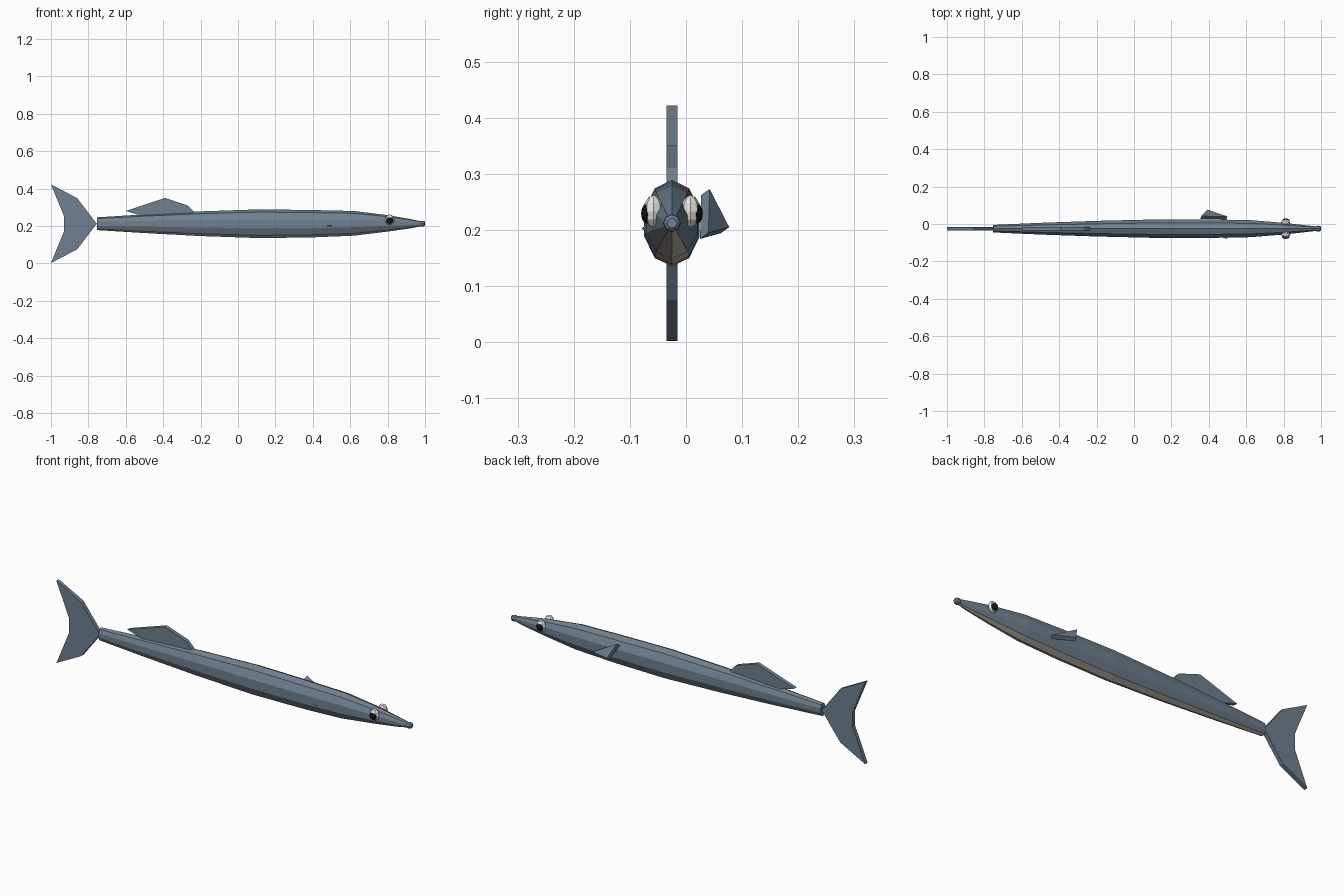
import bpy, bmesh, math
from mathutils import Vector

cube = bpy.data.objects.get("Cube")
if cube:
    bpy.data.objects.remove(cube)

MID_Y, MID_Z = -0.025, 0.212


def material(name, rgb):
    m = bpy.data.materials.new(name)
    m.use_nodes = True
    m.diffuse_color = (*rgb, 1)
    m.node_tree.nodes["Principled BSDF"].inputs["Base Color"].default_value = (*rgb, 1)
    return m


slate = material("slate_blue_grey", (0.162, 0.216, 0.279))
cream = material("belly_cream", (0.55, 0.49, 0.43))
white = material("eye_white", (0.85, 0.85, 0.82))
black = material("pupil_black", (0.008, 0.008, 0.008))


def finish(name, bm, *mats):
    bmesh.ops.recalc_face_normals(bm, faces=bm.faces)
    me = bpy.data.meshes.new(name)
    bm.to_mesh(me)
    bm.free()
    for m in mats:
        me.materials.append(m)
    ob = bpy.data.objects.new(name, me)
    bpy.context.collection.objects.link(ob)
    return ob


def loft(name, rings, sides, *mats):
    """Rings along x: (x, half width, half height, centre z)."""
    bm = bmesh.new()
    loops = []
    for x, w, h, z in rings:
        angles = [math.pi / 2 + 2 * math.pi * i / sides for i in range(sides)]
        loops.append([bm.verts.new((x, MID_Y + w * math.cos(a), z + h * math.sin(a)))
                      for a in angles])
    for a, b in zip(loops, loops[1:]):
        for i in range(sides):
            j = (i + 1) % sides
            bm.faces.new((a[i], a[j], b[j], b[i]))
    bm.faces.new(loops[0])
    bm.faces.new(loops[-1])
    return finish(name, bm, *mats)


def slab(name, points, offset):
    """A flat outline given thickness along an offset vector."""
    bm = bmesh.new()
    face = bm.faces.new([bm.verts.new(p) for p in points])
    new = bmesh.ops.extrude_face_region(bm, geom=[face], use_keep_orig=True)["geom"]
    verts = [g for g in new if isinstance(g, bmesh.types.BMVert)]
    bmesh.ops.translate(bm, verts=verts, vec=Vector(offset))
    return finish(name, bm, slate)


def upright_fin(name, outline):
    return slab(name, [(x, MID_Y - 0.01, z) for x, z in outline], (0, 0.02, 0))


def ball(name, centre, size, mat):
    bm = bmesh.new()
    bmesh.ops.create_uvsphere(bm, u_segments=8, v_segments=6, radius=1)
    for v in bm.verts:
        v.co = Vector(c + s * k for c, s, k in zip(centre, size, v.co))
    return finish(name, bm, mat)


# Long ten-sided body with a pale underside
body = loft("body", [
    (-0.755, 0.021, 0.034, 0.212), (-0.5, 0.033, 0.05, 0.212),
    (-0.2, 0.044, 0.066, 0.212), (0.12, 0.052, 0.077, 0.212),
    (0.4, 0.052, 0.073, 0.212), (0.62, 0.048, 0.066, 0.214),
    (0.8, 0.033, 0.044, 0.214), (0.92, 0.019, 0.025, 0.212),
    (0.985, 0.011, 0.012, 0.212)], 10, slate, cream)
for f in body.data.polygons:
    if f.normal.z < -0.75:
        f.material_index = 1

# Blunt ring at the end of the snout
loft("snout_tip", [(0.972, 0.013, 0.013, MID_Z), (0.982, 0.016, 0.016, MID_Z),
                   (0.994, 0.015, 0.015, MID_Z), (1.0, 0.009, 0.009, MID_Z)], 8, slate)

# Forked tail, built symmetric about the body line
half = [(-0.86, 0.137), (-1.0, 0.21), (-0.93, 0.04)]
upright_fin("tail_fin", [(-0.755, MID_Z)] + [(x, MID_Z + d) for x, d in half]
            + [(x, MID_Z - d) for x, d in reversed(half)])

# Back fin
upright_fin("dorsal_fin", [(-0.6, 0.28), (-0.39, 0.35), (-0.27, 0.31),
                           (-0.235, 0.275), (-0.3, 0.25), (-0.5, 0.25)])

# Side fins: one flared, one folded into the flank
slab("flared_side_fin", [(0.5, 0.04, 0.195), (0.36, 0.042, 0.273), (0.393, 0.077, 0.205)],
     (-0.006, -0.015, -0.011))
slab("folded_side_fin", [(0.5, -0.079, 0.202), (0.37, -0.05, 0.23), (0.37, -0.05, 0.2)],
     (-0.003, 0.012, -0.008))

# Eyes on both sides of the head
for side, label in ((-1, "front"), (1, "back")):
    ball(label + "_eye", (0.811, MID_Y + side * 0.033, 0.233), (0.025, 0.018, 0.029), white)
    ball(label + "_pupil", (0.811, MID_Y + side * 0.045, 0.229), (0.02, 0.01, 0.018), black)
